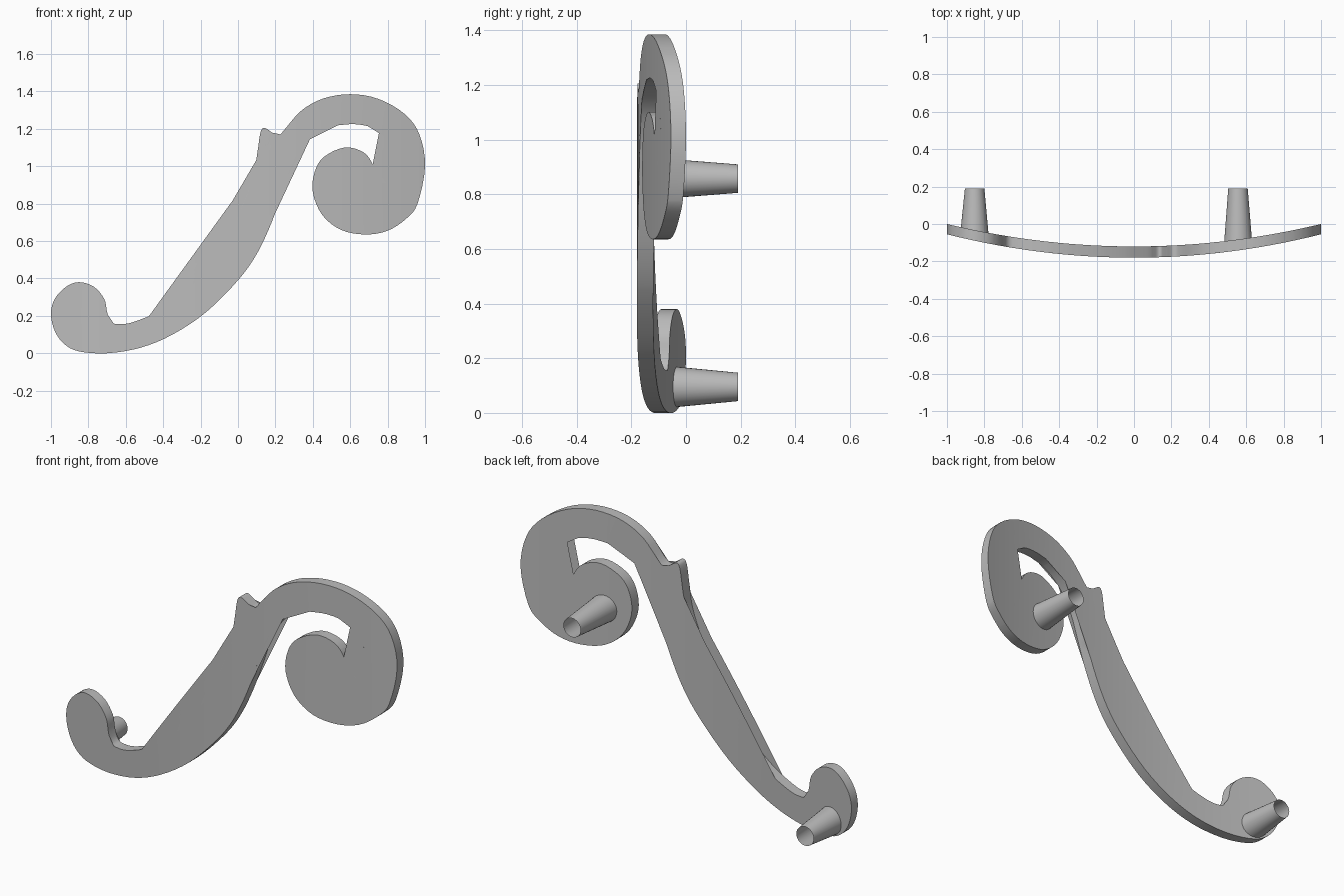
import bpy, bmesh, math
from mathutils import Vector

if "Cube" in bpy.data.objects:
    bpy.data.objects.remove(bpy.data.objects["Cube"], do_unlink=True)

metal = bpy.data.materials.new("grey_metal")
metal.use_nodes = True
grey = (0.5, 0.5, 0.5, 1)
metal.diffuse_color = grey
metal.node_tree.nodes["Principled BSDF"].inputs["Base Color"].default_value = grey


def back_y(x):
    """Depth of the bowed plate's back surface."""
    return -0.12 + 0.12 * x * x


def front_y(x):
    """Depth of the bowed plate's front surface."""
    return -0.18 + 0.125 * x * x


def smooth_loop(points, steps):
    """Closed Catmull-Rom curve through the points."""
    result = []
    count = len(points)
    for i in range(count):
        a, b, c, d = (Vector(points[(i + k) % count]) for k in (-1, 0, 1, 2))
        for s in range(steps):
            t = s / steps
            result.append(0.5 * (2 * b + (c - a) * t
                                 + (2 * a - 5 * b + 4 * c - d) * t ** 2
                                 + (3 * b - a - 3 * c + d) * t ** 3))
    return result


def finish(bm, name, angle):
    bmesh.ops.recalc_face_normals(bm, faces=bm.faces)
    mesh = bpy.data.meshes.new(name)
    bm.to_mesh(mesh)
    bm.free()
    mesh.materials.append(metal)
    obj = bpy.data.objects.new(name, mesh)
    bpy.context.collection.objects.link(obj)
    bpy.ops.object.select_all(action="DESELECT")
    obj.select_set(True)
    bpy.context.view_layer.objects.active = obj
    bpy.ops.object.shade_smooth_by_angle(angle=math.radians(angle))
    return obj


# Scroll outline in hundredths (x, z), section by section
small_curl = [(-85, 1), (-93, 5), (-98, 12), (-100, 21), (-98, 29), (-92, 35.5),
              (-85, 38), (-77, 35.5), (-71.5, 29), (-70, 22), (-68, 17), (-64, 15.5)]
stem_top = [(-55, 17), (-39, 24.5), (-20, 41), (-5, 62), (3, 80), (8.5, 95),
            (10.5, 108), (12, 118), (14, 120.5), (17.5, 118.5), (21, 116.5), (25, 119)]
big_curl_outer = [(33, 129), (45, 136), (60, 138.5), (75, 136), (89, 128), (97, 117),
                  (100, 100), (96, 80), (90, 72), (80, 65.5), (68, 63.5), (55, 66),
                  (45, 74), (40, 86), (41, 97), (46, 105), (57, 110), (67, 107.5)]
big_curl_inner = [(72, 101), (73.5, 94), (77, 91), (82, 91), (84.5, 95), (83.5, 105),
                  (80, 114), (72, 120.5), (60, 122.5), (47, 120), (36, 112), (29, 101)]
stem_bottom = [(24, 87), (18, 70), (10, 53), (0, 39), (-17, 22), (-35, 10),
               (-52, 3), (-70, 0)]
outline = small_curl + stem_top + big_curl_outer + big_curl_inner + stem_bottom

# Flat scroll, sliced so that it can bow
bm = bmesh.new()
loop = [bm.verts.new((p.x / 100, 0, p.y / 100)) for p in smooth_loop(outline, 4)]
bmesh.ops.triangulate(bm, faces=[bm.faces.new(loop)])
slices = 40
for i in range(1, slices):
    bmesh.ops.bisect_plane(bm, geom=bm.verts[:] + bm.edges[:] + bm.faces[:], dist=1e-5,
                           plane_co=(2 * i / slices - 1, 0, 0), plane_no=(1, 0, 0))

# Thicken and bow the scroll
front = bm.verts[:]
extruded = bmesh.ops.extrude_face_region(bm, geom=bm.faces[:], use_keep_orig=True)
back = [g for g in extruded["geom"] if isinstance(g, bmesh.types.BMVert)]
for v in front:
    v.co.y = front_y(v.co.x)
for v in back:
    v.co.y = back_y(v.co.x)
finish(bm, "scroll_plate", 35)


# Hollow tapered pegs, seated on the bowed back
def add_peg(name, x, z, sides=32):
    bm = bmesh.new()
    rings = []
    for radius, is_tip in ((0.074, False), (0.052, True)):
        ring = []
        for i in range(sides):
            a = math.tau * i / sides
            px = x + radius * math.cos(a)
            y = 0.19 if is_tip else back_y(px) - 0.005
            ring.append(bm.verts.new((px, y, z + radius * math.sin(a))))
        rings.append(ring)
    base, tip = rings
    for i in range(sides):
        j = (i + 1) % sides
        bm.faces.new((base[i], base[j], tip[j], tip[i]))
    obj = finish(bm, name, 35)
    # Make the open wall face outward
    face = obj.data.polygons[0]
    if face.normal.dot(face.center - Vector((x, face.center.y, z))) < 0:
        obj.data.flip_normals()


add_peg("upper_peg", 0.556, 0.857)
add_peg("lower_peg", -0.852, 0.095)
